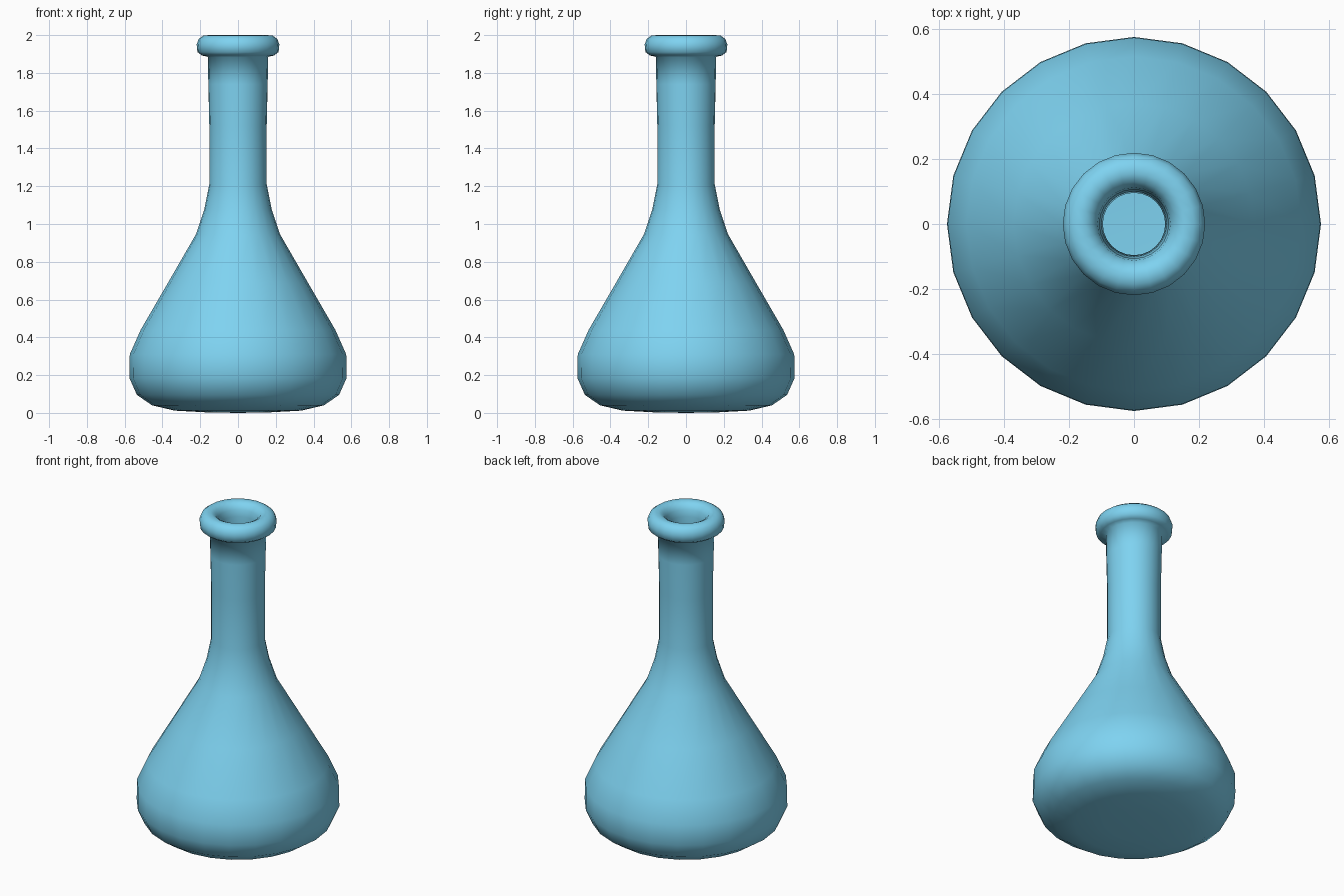
import bpy, bmesh
from math import sin, cos, tau

if "Cube" in bpy.data.objects:
    bpy.data.objects.remove(bpy.data.objects["Cube"])

SIDES = 24


def lathe(name, profile, material):
    """Spin a closed (radius, z) profile around z; radius 0 makes a pole."""
    bm = bmesh.new()
    rings = []
    for r, z in profile:
        if r == 0:
            rings.append([bm.verts.new((0, 0, z))] * SIDES)
        else:
            rings.append([bm.verts.new((r * cos(tau * i / SIDES), r * sin(tau * i / SIDES), z))
                          for i in range(SIDES)])
    for a, b in zip(rings, rings[1:]):
        for i in range(SIDES):
            j = (i + 1) % SIDES
            quad = list(dict.fromkeys((a[i], a[j], b[j], b[i])))
            bm.faces.new(quad)
    bmesh.ops.recalc_face_normals(bm, faces=bm.faces)
    for f in bm.faces:
        f.smooth = True
    mesh = bpy.data.meshes.new(name)
    bm.to_mesh(mesh)
    bm.free()
    obj = bpy.data.objects.new(name, mesh)
    bpy.context.collection.objects.link(obj)
    mesh.materials.append(material)
    return obj


glass = bpy.data.materials.new("blue_glass")
glass.diffuse_color = (0.21, 0.65, 0.88, 1)
glass.use_nodes = True
glass.node_tree.nodes["Principled BSDF"].inputs["Base Color"].default_value = glass.diffuse_color

# Outside: base, bulging body, shoulder and neck
outside = [(0, 0), (0.17, 0.003), (0.335, 0.012), (0.455, 0.04), (0.535, 0.095),
           (0.575, 0.185), (0.573, 0.31), (0.515, 0.44), (0.37, 0.69), (0.223, 0.945),
           (0.178, 1.08), (0.152, 1.21), (0.152, 1.52), (0.157, 1.74), (0.16, 1.885)]

# Rolled lip
lip = [(0.19, 1.892), (0.215, 1.91), (0.219, 1.95), (0.208, 1.98), (0.185, 1.997),
       (0.155, 2.0), (0.13, 1.988), (0.112, 1.96), (0.106, 1.92), (0.106, 1.87)]

# Inside wall, following the outside down to the floor
inside = [(0.105, 1.74), (0.1, 1.52), (0.096, 1.22), (0.13, 1.06), (0.178, 0.92),
          (0.325, 0.665), (0.47, 0.415), (0.523, 0.3), (0.525, 0.195), (0.495, 0.13),
          (0.435, 0.088), (0.33, 0.062), (0.17, 0.053), (0, 0.05)]

lathe("flask", outside + lip + inside, glass)
